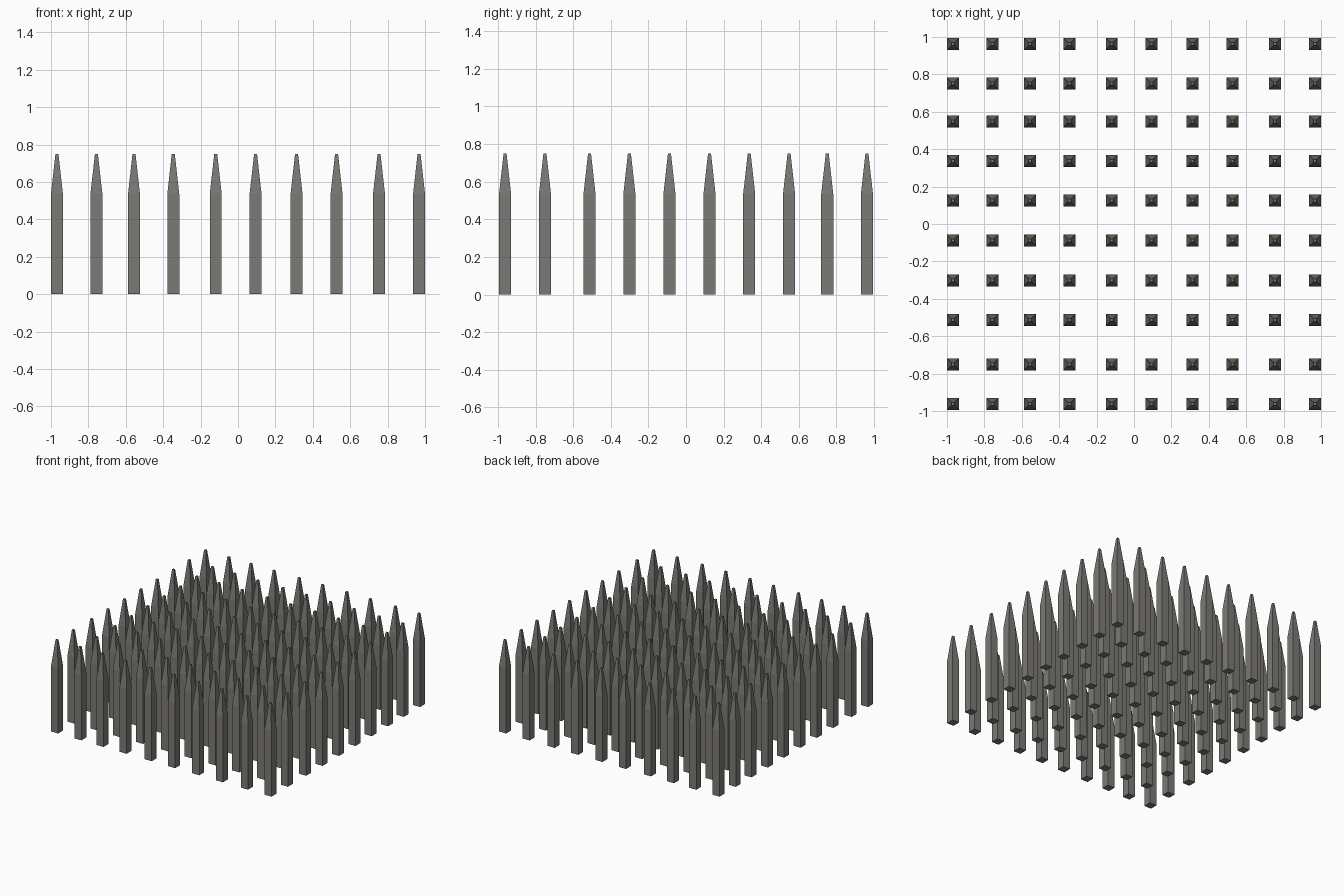
import bpy, bmesh

if "Cube" in bpy.data.objects:
    bpy.data.objects.remove(bpy.data.objects["Cube"])

# Column and row centres of the spike field
XS = [-0.968, -0.757, -0.556, -0.346, -0.119, 0.094, 0.313, 0.527, 0.754, 0.968]
YS = [-0.962, -0.750, -0.513, -0.301, -0.088, 0.125, 0.336, 0.548, 0.751, 0.962]
HALF, TIP = 0.032, 0.008          # half widths of shaft and blunt tip
SHOULDER, TOP = 0.535, 0.75       # heights


def spike_mesh():
    """Square stake: straight shaft, then a tapered blunt point."""
    bm = bmesh.new()
    rings = []
    for r, z in ((HALF, 0), (HALF, SHOULDER), (TIP, TOP)):
        rings.append([bm.verts.new((sx * r, sy * r, z))
                      for sx, sy in ((-1, -1), (1, -1), (1, 1), (-1, 1))])
    for a, b in zip(rings, rings[1:]):
        for i in range(4):
            j = (i + 1) % 4
            bm.faces.new((a[i], a[j], b[j], b[i]))
    bm.faces.new(rings[0][::-1])
    bm.faces.new(rings[-1])
    me = bpy.data.meshes.new("spike")
    bm.to_mesh(me)
    bm.free()
    return me


# Dark stone-grey metal
mat = bpy.data.materials.new("dark_grey")
mat.diffuse_color = (0.2, 0.195, 0.18, 1)
mat.use_nodes = True
mat.node_tree.nodes["Principled BSDF"].inputs["Base Color"].default_value = mat.diffuse_color
mesh = spike_mesh()
mesh.materials.append(mat)

# Grid of spikes sharing one mesh
for r, y in enumerate(YS):
    for c, x in enumerate(XS):
        ob = bpy.data.objects.new(f"spike_row{r + 1}_col{c + 1}", mesh)
        ob.location = (x, y, 0)
        bpy.context.collection.objects.link(ob)
